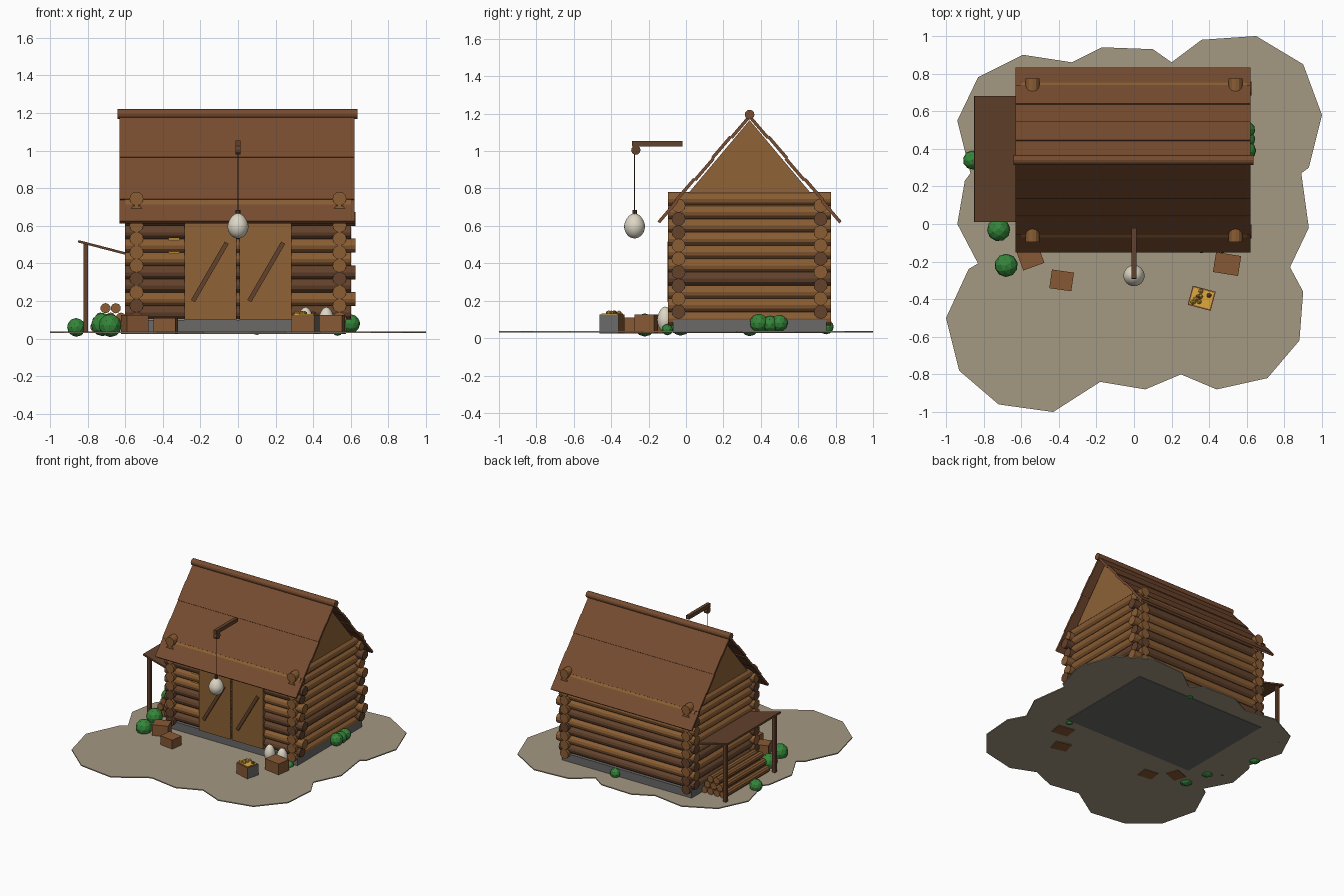
import bpy, bmesh, math, random
from mathutils import Vector, Matrix

random.seed(4)
default = bpy.data.objects.get("Cube")
if default:
    bpy.data.objects.remove(default, do_unlink=True)


def material(name, code):
    channels = [int(code[i:i + 2], 16) / 255 for i in (0, 2, 4)]
    linear = [c / 12.92 if c < 0.04 else ((c + 0.055) / 1.055) ** 2.4 for c in channels]
    mat = bpy.data.materials.new(name)
    mat.use_nodes = True
    mat.diffuse_color = (*linear, 1)
    mat.node_tree.nodes["Principled BSDF"].inputs["Base Color"].default_value = (*linear, 1)
    return mat


soil = material("dusty soil", "A39882")
stone = material("grey stone", "6B6A69")
log_light = material("light log", "8A5D34")
log_dark = material("dark log", "63422C")
roof_wood = material("roof wood", "774C30")
plank = material("golden plank", "8E6236")
crate_wood = material("crate wood", "875834")
shell = material("cream shell", "DDD6C4")
leaf = material("leaf green", "35863A")
gold = material("warm yellow", "DDAA40")


def finish(name, bm, mat, smooth=False):
    bmesh.ops.recalc_face_normals(bm, faces=bm.faces[:])
    mesh = bpy.data.meshes.new(name)
    bm.to_mesh(mesh)
    bm.free()
    for poly in mesh.polygons:
        poly.use_smooth = smooth
    mesh.materials.append(mat)
    obj = bpy.data.objects.new(name, mesh)
    bpy.context.scene.collection.objects.link(obj)
    return obj


def box(name, centre, size, mat, rotation=None):
    bm = bmesh.new()
    turn = rotation if rotation else Matrix.Identity(4)
    place = Matrix.Translation(centre) @ turn @ Matrix.Diagonal((*size, 1))
    bmesh.ops.create_cube(bm, size=1, matrix=place)
    return finish(name, bm, mat)


def rod(name, start, end, radius, mat, sides=12):
    start, end = Vector(start), Vector(end)
    axis = end - start
    place = Matrix.Translation((start + end) / 2) @ axis.to_track_quat("Z", "Y").to_matrix().to_4x4()
    bm = bmesh.new()
    bmesh.ops.create_cone(bm, cap_ends=True, segments=sides, radius1=radius,
                          radius2=radius, depth=axis.length, matrix=place)
    return finish(name, bm, mat)


def prism(name, outline, offset, mat):
    bm = bmesh.new()
    face = bm.faces.new([bm.verts.new(p) for p in outline])
    moved = bmesh.ops.extrude_face_region(bm, geom=[face])["geom"]
    bmesh.ops.translate(bm, vec=offset, verts=[v for v in moved if isinstance(v, bmesh.types.BMVert)])
    return finish(name, bm, mat)


def egg(name, centre, radius, height):
    bm = bmesh.new()
    bmesh.ops.create_uvsphere(bm, u_segments=24, v_segments=16, radius=1)
    for v in bm.verts:
        taper = 1 - 0.15 * max(v.co.z, 0)
        v.co = Vector((v.co.x * radius * taper, v.co.y * radius * taper, v.co.z * height)) + Vector(centre)
    return finish(name, bm, shell, True)


def ball(name, centre, radius, mat, detail):
    bm = bmesh.new()
    turn = Matrix.Rotation(random.random() * 3, 4, "Z")
    bmesh.ops.create_icosphere(bm, subdivisions=detail, radius=radius,
                               matrix=Matrix.Translation(centre) @ turn)
    return finish(name, bm, mat)


# Ground slab with a lobed edge
edge = [(-.94, .55), (-.83, .78), (-.59, .9), (-.33, .86), (-.17, .94), (.1, .93), (.2, .86),
        (.36, .98), (.65, 1), (.9, .85), (1, .58), (.93, .3), (.89, .27), (.93, -.02),
        (.83, -.23), (.9, -.36), (.88, -.62), (.71, -.82), (.44, -.88), (.25, -.8),
        (.06, -.88), (-.18, -.84), (-.43, -1), (-.72, -.96), (-.93, -.78), (-1, -.5),
        (-.88, -.24), (-.83, -.21), (-.94, 0), (-.9, .23), (-.87, .27)]
prism("ground", [(x, y, .03) for x, y in edge], (0, 0, .008), soil)

# Foundation and interlocking log walls
MID = .34
box("foundation", (0, MID, .063), (1.15, .82, .074), stone)
for i in range(10):
    z = .105 + .071 * i
    for side in (-1, 1):
        tone = log_dark if random.random() < .3 else log_light
        rod("side_wall_log", (side * .54, -.095, z), (side * .54, .775, z), .037, tone)
        if i < 9:
            tone = log_dark if random.random() < .3 else log_light
            reach = .625 if i % 2 else .6
            y = MID + side * .38
            rod("long_wall_log", (-.6, y, z + .035), (reach, y, z + .035), .037, tone)

# Gables
for side in (-1, 1):
    x = side * .54 - .015
    prism("gable", [(x, MID - .39, .7), (x, MID + .39, .7), (x, MID, 1.165)], (.03, 0, 0), plank)

# Roof boards, every second one raised
RUN, DROP, BOARDS = .485, .565, 5
pitch = math.atan2(DROP, RUN)
for side in (-1, 1):
    normal = Vector((0, side * math.sin(pitch), math.cos(pitch)))
    for i in range(BOARDS):
        t = (i + .5) / BOARDS
        centre = Vector((-.005, MID + side * RUN * t, 1.185 - DROP * t))
        centre += normal * (.006 * (i % 2))
        length = math.hypot(RUN, DROP) / BOARDS + .002
        box("roof_board", centre, (1.25, length, .017), roof_wood,
            Matrix.Rotation(-side * pitch, 4, "X"))
rod("ridge_log", (-.64, MID, 1.195), (.635, MID, 1.195), .026, roof_wood)

# Double door with diagonal braces and a lit window
for side in (-1, 1):
    box("door", (side * .146, -.07, .36), (.278, .036, .52), plank)
    x = side * .15
    brace = Vector((.18, 0, .31))
    box("door_brace", (x, -.093, .355), (.024, .014, brace.length), log_dark,
        Matrix.Rotation(math.atan2(brace.x, brace.z), 4, "Y"))
box("window", (-.34, -.045, .495), (.06, .03, .1), gold)

# Hoist beam with a hanging egg
box("hoist_beam", (0, -.155, 1.04), (.026, .27, .03), log_dark)
rod("hoist_pulley", (-.014, -.268, 1.005), (.014, -.268, 1.005), .025, log_dark)
rod("hoist_rope", (0, -.275, 1.0), (0, -.275, .67), .003, log_dark, 6)
rod("rope_knot", (0, -.275, .685), (0, -.275, .655), .012, log_dark, 8)
egg("hanging_egg", (0, -.275, .6), .056, .067)
for x in (.36, .47):
    egg("ground_egg", (x, -.112, .1), .042, .068)

# Lean-to roof, posts and firewood
box("lean_to_roof", (-.715, .345, .483), (.28, .67, .013), log_dark,
    Matrix.Rotation(math.atan2(.07, .27), 4, "Y"))
for y in (.035, .655):
    box("lean_to_post", (-.81, y, .265), (.025, .025, .47), log_dark)
    box("post_head", (-.81, y, .49), (.022, .022, .03), log_dark)
for row in range(3):
    for k in range(4 - row):
        x, z = -.76 + .055 * k + .0275 * row, .062 + .05 * row
        rod("firewood", (x, .06, z), (x, .62, z), .027, log_light, 10)

# Crates
def crate(name, x, y, size, angle):
    return box(name, (x, y, .025 + size[2] / 2), size, crate_wood,
               Matrix.Rotation(math.radians(angle), 4, "Z"))


crate("crate", -.55, -.18, (.12, .1, .1), 20)
crate("crate", -.385, -.3, (.118, .1, .085), -8)
crate("crate", .495, -.213, (.135, .107, .1), -9)
treasure = crate("treasure_crate", .36, -.395, (.126, .105, .1), -15)
treasure.data.materials.append(stone)
for poly in treasure.data.polygons:
    if poly.normal.x > .8:
        poly.material_index = 1
spin = Matrix.Rotation(math.radians(-15), 4, "Z")
box("treasure_layer", (.36, -.395, .127), (.112, .09, .008), gold, spin)
for i in range(10):
    spot = spin @ Vector((random.uniform(-.045, .045), random.uniform(-.035, .035), 0))
    ball("nugget", (.36 + spot.x, -.395 + spot.y, .134), .014,
         crate_wood if i % 4 == 0 else gold, 1)

# Bushes
for x, y, z, r in ((-.72, -.03, .075, .062), (-.68, -.22, .07, .062), (-.86, .34, .06, .05),
                   (.6, .39, .08, .05), (.6, .45, .075, .045), (.6, .5, .08, .045),
                   (.1, .75, .06, .04), (.53, -.1, .045, .03)):
    ball("bush", (x, y, z), r, leaf, 2)
